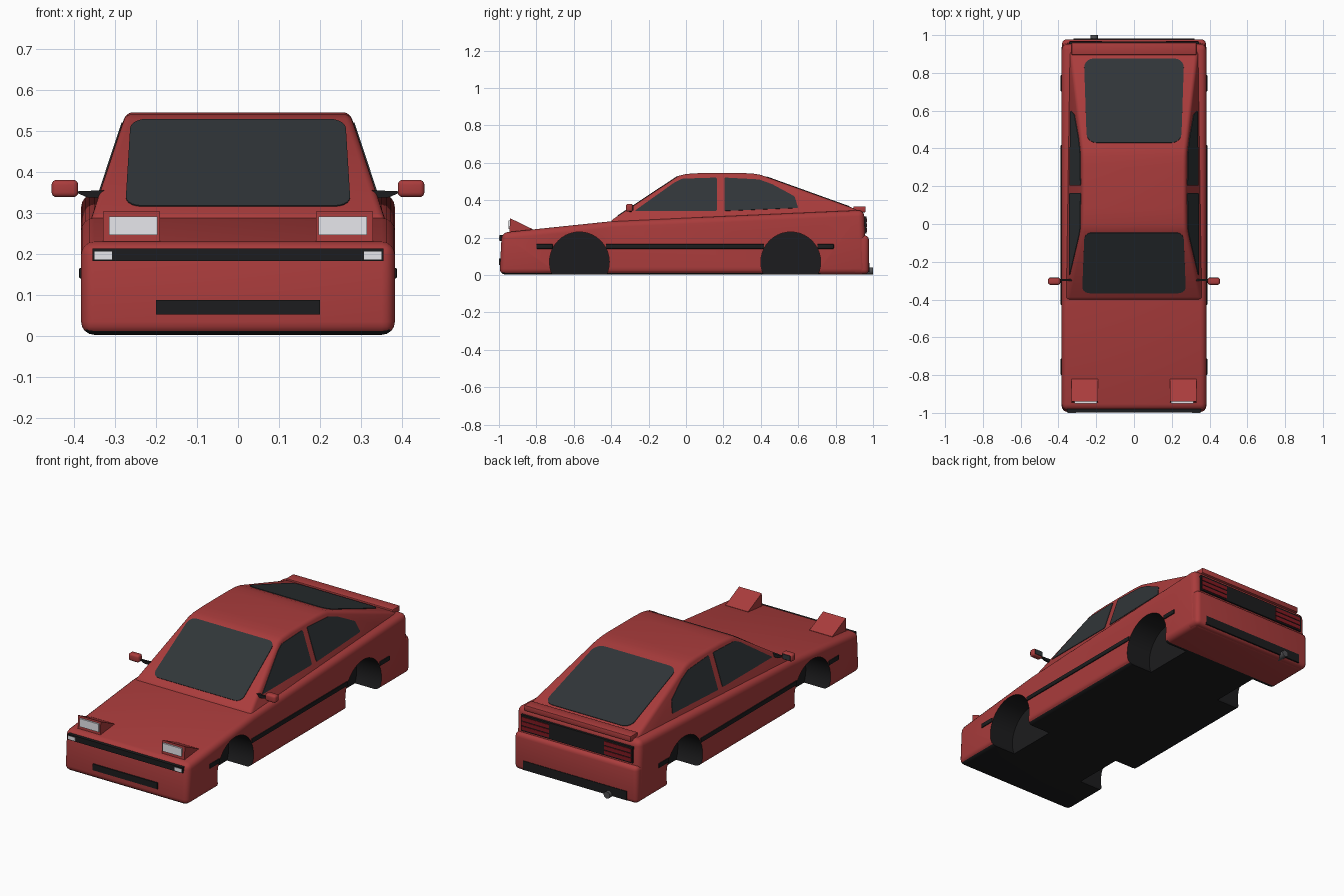
import bpy, bmesh, math
from mathutils import Vector, Matrix

if "Cube" in bpy.data.objects:
    bpy.data.objects.remove(bpy.data.objects["Cube"])


def material(name, rgb):
    m = bpy.data.materials.new(name)
    m.diffuse_color = (*rgb, 1)
    m.use_nodes = True
    m.node_tree.nodes["Principled BSDF"].inputs["Base Color"].default_value = m.diffuse_color
    return m


RED = material("red_paint", (0.40, 0.045, 0.045))
BLACK = material("black_trim", (0.012, 0.012, 0.013))
GLASS = material("dark_glass", (0.03, 0.036, 0.04))
WHITE = material("lamp_white", (0.8, 0.8, 0.84))
LAMP = material("lamp_red", (0.22, 0.01, 0.015))
GREY = material("pipe_grey", (0.08, 0.08, 0.085))


def finish(name, bm, mats, bevel=0, mirror=False, cutter=None, segs=4):
    bmesh.ops.recalc_face_normals(bm, faces=bm.faces)
    me = bpy.data.meshes.new(name)
    bm.to_mesh(me)
    bm.free()
    for m in mats:
        me.materials.append(m)
    ob = bpy.data.objects.new(name, me)
    bpy.context.collection.objects.link(ob)
    if bevel:
        b = ob.modifiers.new("Bevel", 'BEVEL')
        b.width, b.segments, b.limit_method = bevel, segs, 'ANGLE'
        b.angle_limit = math.radians(40)
    if cutter:
        c = ob.modifiers.new("Arches", 'BOOLEAN')
        c.object, c.operation, c.solver = cutter, 'DIFFERENCE', 'EXACT'
        c.material_mode = 'TRANSFER'
    if mirror:
        ob.modifiers.new("Mirror", 'MIRROR')
    bpy.ops.object.select_all(action='DESELECT')
    ob.select_set(True)
    bpy.context.view_layer.objects.active = ob
    bpy.ops.object.convert(target='MESH')
    bpy.ops.object.shade_smooth_by_angle(angle=math.radians(32))
    return ob


def prism(name, profile, x0, x1, mats, dark_edges=(), **kw):
    """Side profile (y, z) spanned between x0(z) and x1(z)."""
    bm = bmesh.new()
    a = [bm.verts.new((x0(z), y, z)) for y, z in profile]
    b = [bm.verts.new((x1(z), y, z)) for y, z in profile]
    bm.faces.new(a)
    bm.faces.new(b)
    n = len(profile)
    for i in range(n):
        j = (i + 1) % n
        f = bm.faces.new((a[i], a[j], b[j], b[i]))
        f.material_index = 1 if i in dark_edges else 0
    return finish(name, bm, mats, **kw)


def box(name, x, y, z, mat, **kw):
    return prism(name, [(y[0], z[0]), (y[1], z[0]), (y[1], z[1]), (y[0], z[1])],
                 lambda _: x[0], lambda _: x[1], [mat], **kw)


def panel(name, pts, out, mat, radius, **kw):
    """Thin rounded pane: flat polygon pushed outwards, with depth behind it."""
    bm = bmesh.new()
    out = Vector(out).normalized()
    f = bm.faces.new([bm.verts.new(Vector(p) + out * 0.003) for p in pts])
    bmesh.ops.bevel(bm, geom=bm.verts[:], offset=radius, segments=5,
                    profile=0.5, affect='VERTICES')
    r = bmesh.ops.extrude_face_region(bm, geom=bm.faces[:])
    for v in r["geom"]:
        if isinstance(v, bmesh.types.BMVert):
            v.co -= out * 0.012
    return finish(name, bm, [mat], **kw)


def cylinder(bm, radius, depth, centre, axis):
    rot = Matrix.Rotation(math.pi / 2, 4, axis)
    bmesh.ops.create_cone(bm, cap_ends=True, segments=40, radius1=radius, radius2=radius,
                          depth=depth, matrix=Matrix.Translation(centre) @ rot)


# Wheel arch cutters
bm = bmesh.new()
for s in (-1, 1):
    for y in (-0.57, 0.56):
        cylinder(bm, 0.16, 0.26, (s * 0.36, y, 0.07), 'Y')
arches = finish("wheel_arch_cutter", bm, [BLACK])
arches.hide_render = True

# Lower body, with a dark floor ahead of the rear axle
prism("body", [(-0.997, 0.002), (0.72, 0.002), (0.967, 0.002), (0.952, 0.347), (-0.4, 0.287), (-0.985, 0.226)],
      lambda z: -0.383, lambda z: 0.383, [RED, BLACK], dark_edges=(0,), bevel=0.032, cutter=arches)
bpy.data.objects.remove(arches)


# Cabin, leaning inwards towards the roof
def side(z):
    return 0.273 + (0.545 - z) * 0.33


prism("cabin", [(-0.41, 0.25), (-0.40, 0.292), (-0.04, 0.53), (0.0, 0.54), (0.08, 0.545), (0.30, 0.545),
                (0.36, 0.542), (0.40, 0.535), (0.92, 0.348), (0.92, 0.25)],
      lambda z: -side(z), side, [RED], bevel=0.016)


# Windscreen and rear window, lying on the cabin slopes
def slope_pane(name, p, q, y0, y1, w0, w1, radius):
    k = (q[1] - p[1]) / (q[0] - p[0])
    z0, z1 = (p[1] + k * (y - p[0]) for y in (y0, y1))
    panel(name, [(-w0, y0, z0), (w0, y0, z0), (w1, y1, z1), (-w1, y1, z1)], (0, -k, 1), GLASS, radius)


slope_pane("windscreen", (-0.40, 0.292), (-0.04, 0.53), -0.365, -0.045, 0.275, 0.262, 0.04)
slope_pane("rear_window", (0.40, 0.535), (0.92, 0.348), 0.43, 0.875, 0.25, 0.265, 0.05)

# Side windows
for name, outline in (
        ("front_side_window", [(-0.275, 0.342), (-0.06, 0.495), (-0.02, 0.514), (0.165, 0.52), (0.165, 0.342)]),
        ("rear_side_window", [(0.205, 0.342), (0.205, 0.52), (0.39, 0.51), (0.46, 0.485), (0.58, 0.42), (0.6, 0.358)])):
    panel(name, [(side(z), y, z) for y, z in outline], (1, 0, 0.33), GLASS, 0.008, mirror=True)

# Side rubbing strips, broken by the arches
for i, y in enumerate(((-0.80, -0.712), (-0.428, 0.418), (0.702, 0.79))):
    box(f"side_strip_{i + 1}", (0.37, 0.388), y, (0.14, 0.165), BLACK, bevel=0.003, mirror=True, segs=2)

# Pop-up headlights
prism("headlight_pod", [(-0.945, 0.215), (-0.94, 0.303), (-0.82, 0.245), (-0.82, 0.22)],
      lambda z: 0.19, lambda z: 0.33, [RED], mirror=True)
box("headlight_lens", (0.197, 0.315), (-0.95, -0.93), (0.246, 0.291), WHITE, mirror=True)

# Nose details
box("front_grille", (-0.355, 0.355), (-0.998, -0.95), (0.182, 0.213), BLACK)
box("front_marker_lamp", (0.307, 0.35), (-1.0, -0.96), (0.186, 0.205), WHITE, mirror=True)
box("lower_intake", (-0.2, 0.2), (-0.999, -0.95), (0.052, 0.087), BLACK)

# Tail: bumper, lamps, spoiler and valance
box("rear_bumper", (-0.381, 0.381), (0.88, 0.978), (0.004, 0.212), RED, bevel=0.025)
box("tail_panel", (-0.345, 0.345), (0.93, 0.966), (0.222, 0.312), BLACK)
for i in range(3):
    z = 0.23 + i * 0.026
    box(f"tail_lamp_{i + 1}", (0.17, 0.338), (0.94, 0.969), (z, z + 0.02), LAMP, mirror=True)
box("spoiler", (-0.33, 0.33), (0.895, 0.96), (0.335, 0.366), RED, bevel=0.004, segs=2)
box("rear_valance", (-0.32, 0.32), (0.93, 0.981), (0.015, 0.065), BLACK)

# Exhaust pipe
bm = bmesh.new()
cylinder(bm, 0.019, 0.12, (-0.21, 0.94, 0.022), 'X')
finish("exhaust_pipe", bm, [GREY])

# Door mirrors on short stalks
box("door_mirror", (0.39, 0.455), (-0.322, -0.284), (0.338, 0.38), RED, bevel=0.012, mirror=True)
box("mirror_glass", (0.398, 0.447), (-0.29, -0.282), (0.345, 0.373), GLASS, mirror=True)
panel("mirror_stalk", [(0.325, -0.30, 0.335), (0.325, -0.30, 0.355), (0.40, -0.30, 0.352), (0.37, -0.30, 0.338)],
      (0, -1, 0), BLACK, 0.002, mirror=True)
